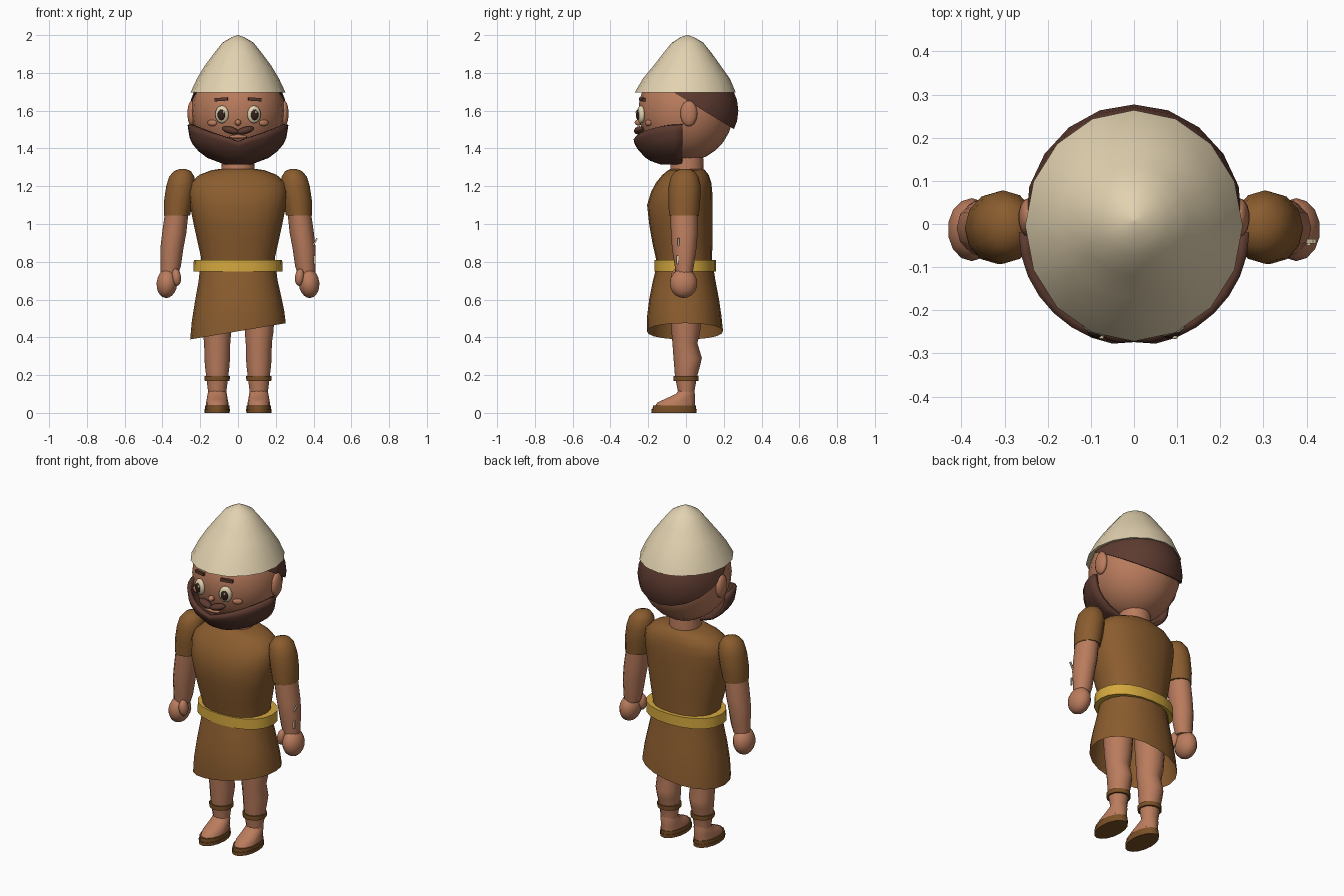
import bpy, bmesh, math
from mathutils import Matrix, Vector


def mat(name, r, g, b):
    m = bpy.data.materials.new(name)
    lin = [(c / 255 / 12.92) if c < 11 else ((c / 255 + 0.055) / 1.055) ** 2.4 for c in (r, g, b)]
    m.diffuse_color = (*lin, 1)
    return m


CREAM = mat("cream", 226, 210, 176)
SKIN = mat("skin", 186, 124, 93)
HAIR = mat("dark brown hair", 92, 58, 47)
TUNIC = mat("tunic brown", 138, 92, 46)
GOLD = mat("belt gold", 212, 168, 62)
SOLE = mat("sandal brown", 122, 80, 38)
DARK = mat("pupil dark", 52, 34, 28)


def finish(name, bm, m, angle=50):
    bmesh.ops.recalc_face_normals(bm, faces=bm.faces)
    me = bpy.data.meshes.new(name)
    bm.to_mesh(me)
    bm.free()
    for p in me.polygons:
        p.use_smooth = True
    me.set_sharp_from_angle(angle=math.radians(angle))
    me.materials.append(m)
    ob = bpy.data.objects.new(name, me)
    bpy.context.collection.objects.link(ob)
    return ob


def loft(name, rings, m, n=16, side=1, power=2.0, caps=(True, True), angle=50):
    """Skin stacked ellipses given as (z, cx, rx, y_front, y_back[, slope of z along x])."""
    bm = bmesh.new()
    loops = []
    for z, cx, rx, yf, yb, *sl in rings:
        loop = []
        for i in range(n):
            a = 2 * math.pi * i / n
            c, s = math.cos(a), math.sin(a)
            x = cx + rx * math.copysign(abs(c) ** (2 / power), c)
            y = (yf + yb) / 2 + (yb - yf) / 2 * math.copysign(abs(s) ** (2 / power), s)
            loop.append(bm.verts.new((side * x, y, z + (sl[0] * x if sl else 0))))
        loops.append(loop)
    for a, b in zip(loops, loops[1:]):
        for i in range(n):
            j = (i + 1) % n
            bm.faces.new((a[i], a[j], b[j], b[i]))
    for use, loop in zip(caps, (loops[0], loops[-1])):
        if use:
            bm.faces.new(loop)
    return finish(name, bm, m, angle)


def ball(name, loc, radii, m, tilt=0, turn=0, seg=14, rows=10):
    bm = bmesh.new()
    mx = (Matrix.Translation(loc) @ Matrix.Rotation(turn, 4, 'Z') @ Matrix.Rotation(tilt, 4, 'Y')
          @ Matrix.Diagonal((*radii, 1)))
    bmesh.ops.create_uvsphere(bm, u_segments=seg, v_segments=rows, radius=1, matrix=mx)
    return finish(name, bm, m, 80)


def box(name, loc, size, m, tilt=0, turn=0):
    bm = bmesh.new()
    mx = (Matrix.Translation(loc) @ Matrix.Rotation(turn, 4, 'Z') @ Matrix.Rotation(tilt, 4, 'Y')
          @ Matrix.Diagonal((*size, 1)))
    bmesh.ops.create_cube(bm, size=1, matrix=mx)
    return finish(name, bm, m, 30)


HC, HR = Vector((0, 0, 1.6)), Vector((0.247, 0.252, 0.268))


def face_y(x, z):
    return -HR.y * math.sqrt(1 - (x / HR.x) ** 2 - ((z - HC.z) / HR.z) ** 2)


# Head, neck and hat
ball("head", HC, HR, SKIN, seg=20, rows=14)
loft("neck", [(1.25, 0, 0.09, -0.085, 0.095), (1.38, 0, 0.085, -0.08, 0.09)], SKIN)
loft("hat", [(1.695, 0, 0.252, -0.272, 0.264), (1.77, 0, 0.217, -0.228, 0.232),
             (1.84, 0, 0.175, -0.17, 0.182), (1.905, 0, 0.126, -0.12, 0.136),
             (1.96, 0, 0.082, -0.075, 0.092), (1.988, 0, 0.035, -0.03, 0.045),
             (2.0, 0, 0.002, 0.006, 0.01)], CREAM)

# Hair at the back of the head, cut by a sloping plane
bm = bmesh.new()
bmesh.ops.create_uvsphere(bm, u_segments=20, v_segments=14, radius=1,
                          matrix=Matrix.Translation(HC) @ Matrix.Diagonal((0.256, 0.277, 0.25, 1)))
cut = bmesh.ops.bisect_plane(bm, geom=bm.verts[:] + bm.edges[:] + bm.faces[:],
                             plane_co=(0, 0, 1.657), plane_no=(0, 0.61, 1), clear_inner=True)
bmesh.ops.holes_fill(bm, edges=[e for e in cut["geom_cut"] if isinstance(e, bmesh.types.BMEdge)])
finish("back_hair", bm, HAIR)

# Beard: front half shell with a V-shaped upper edge
PROFILE = [(1.315, 0.07, 0.12), (1.34, 0.15, 0.19), (1.40, 0.228, 0.245),
           (1.45, 0.255, 0.268), (1.53, 0.268, 0.27)]


def beard_radius(z):
    for (z0, a0, b0), (z1, a1, b1) in zip(PROFILE, PROFILE[1:]):
        if z <= z1:
            t = max(0, (z - z0) / (z1 - z0))
            return a0 + t * (a1 - a0), b0 + t * (b1 - b0)
    return PROFILE[-1][1:]


bm = bmesh.new()
cols = []
for i in range(17):
    a = math.pi * (1 + i / 16)
    top = 1.43 + 0.095 * abs(math.cos(a))
    col = []
    for k in range(7):
        z = 1.315 + (top - 1.315) * k / 6
        rx, ry = beard_radius(z)
        col.append(bm.verts.new((rx * math.cos(a), -0.02 + (ry - 0.005) * math.sin(a), z)))
    cols.append(col)
for a, b in zip(cols, cols[1:]):
    for k in range(6):
        bm.faces.new((a[k], b[k], b[k + 1], a[k + 1]))
bm.faces.new([c[0] for c in cols])
beard = finish("beard", bm, HAIR)
if sum(p.normal.y * p.area for p in beard.data.polygons) > 0:
    beard.data.flip_normals()
sol = beard.modifiers.new("thickness", 'SOLIDIFY')
sol.thickness, sol.offset = 0.022, -1

# Face details
ball("nose", (0, -0.252, 1.537), (0.017, 0.02, 0.016), SKIN)
ball("lower_lip", (0, -0.24, 1.462), (0.05, 0.018, 0.011), SKIN)
for s, tag in ((-1, "right"), (1, "left")):
    ex, ez = s * 0.085, 1.58
    ey, turn = face_y(ex, ez), s * 0.3
    ball(tag + "_eye", (ex, ey - 0.003, ez), (0.037, 0.02, 0.047), CREAM, turn=turn)
    ball(tag + "_pupil", (ex + s * 0.003, ey - 0.017, ez - 0.002), (0.021, 0.011, 0.029), DARK, turn=turn)
    ball(tag + "_eye_glint", (ex + 0.01, ey - 0.027, ez + 0.012), (0.006, 0.004, 0.008), CREAM)
    box(tag + "_eyebrow", (s * 0.088, face_y(s * 0.088, 1.66) - 0.003, 1.66),
        (0.07, 0.016, 0.017), HAIR, tilt=s * 0.06, turn=turn)
    ball(tag + "_cheek", (s * 0.137, face_y(s * 0.137, 1.535), 1.535), (0.028, 0.012, 0.017), SKIN, turn=s * 0.5)
    ball(tag + "_moustache", (s * 0.04, -0.25, 1.496), (0.047, 0.024, 0.019), HAIR, tilt=-s * 0.25, turn=s * 0.2)
    ball(tag + "_ear", (s * 0.245, 0.015, 1.585), (0.023, 0.045, 0.068), SKIN)

# Tunic, skirt with slanting hem, belt
loft("tunic_body", [(0.76, 0, 0.193, -0.15, 0.138), (0.82, 0, 0.195, -0.16, 0.138),
                    (0.9, 0, 0.213, -0.178, 0.14), (1.0, 0, 0.235, -0.195, 0.141),
                    (1.1, 0, 0.255, -0.206, 0.141), (1.17, 0, 0.262, -0.185, 0.139),
                    (1.22, 0, 0.25, -0.158, 0.134), (1.26, 0, 0.205, -0.125, 0.12),
                    (1.285, 0, 0.14, -0.095, 0.1), (1.292, 0, 0.09, -0.08, 0.09)],
     TUNIC, n=20, power=2.25)
loft("skirt", [(0.79, 0, 0.198, -0.152, 0.142), (0.70, 0, 0.209, -0.175, 0.156, 0.02),
               (0.60, 0, 0.229, -0.195, 0.175, 0.07), (0.51, 0, 0.245, -0.206, 0.188, 0.12),
               (0.432, 0, 0.253, -0.207, 0.196, 0.17)],
     TUNIC, n=20, power=2.15, caps=(True, False))
loft("belt", [(0.748, 0, 0.236, -0.167, 0.16), (0.81, 0, 0.234, -0.167, 0.16)],
     GOLD, n=20, power=2.2)

# Arms and legs, mirrored
for s, tag in ((-1, "right"), (1, "left")):
    loft(tag + "_sleeve", [(1.045, 0.323, 0.069, -0.09, 0.068), (1.12, 0.315, 0.077, -0.093, 0.075),
                           (1.2, 0.303, 0.077, -0.092, 0.078), (1.25, 0.298, 0.067, -0.08, 0.066),
                           (1.28, 0.294, 0.045, -0.056, 0.045), (1.292, 0.293, 0.015, -0.025, 0.015)],
         TUNIC, n=12, side=s)
    loft(tag + "_arm", [(0.735, 0.362, 0.047, -0.054, 0.034), (0.78, 0.356, 0.054, -0.06, 0.042),
                        (0.87, 0.35, 0.061, -0.074, 0.055), (0.95, 0.338, 0.064, -0.08, 0.062),
                        (1.07, 0.323, 0.062, -0.084, 0.062)], SKIN, n=12, side=s)
    ball(tag + "_hand", (s * 0.376, -0.013, 0.686), (0.056, 0.073, 0.078), SKIN, tilt=-s * 0.1)
    ball(tag + "_thumb", (s * 0.326, -0.05, 0.718), (0.025, 0.03, 0.046), SKIN, tilt=s * 0.1)
    loft(tag + "_leg", [(0.05, 0.11, 0.046, -0.04, 0.045), (0.11, 0.11, 0.048, -0.042, 0.044),
                        (0.19, 0.11, 0.058, -0.058, 0.058), (0.24, 0.11, 0.064, -0.062, 0.072),
                        (0.29, 0.11, 0.068, -0.066, 0.084), (0.37, 0.11, 0.069, -0.072, 0.06),
                        (0.43, 0.112, 0.076, -0.077, 0.075), (0.6, 0.112, 0.085, -0.09, 0.09),
                        (0.72, 0.105, 0.085, -0.09, 0.09)], SKIN, n=12, side=s)
    loft(tag + "_ankle_strap", [(0.17, 0.11, 0.066, -0.066, 0.066), (0.195, 0.11, 0.067, -0.066, 0.067)],
         SOLE, n=12, side=s)
    loft(tag + "_foot", [(0.03, 0.11, 0.06, -0.17, 0.05), (0.055, 0.11, 0.059, -0.155, 0.05),
                         (0.075, 0.11, 0.055, -0.11, 0.05), (0.1, 0.11, 0.051, -0.055, 0.048),
                         (0.125, 0.11, 0.043, -0.035, 0.044)], SKIN, n=14, side=s)
    loft(tag + "_sandal_sole", [(0.0, 0.11, 0.066, -0.182, 0.056), (0.02, 0.11, 0.067, -0.182, 0.057)],
         SOLE, n=16, side=s)
    loft(tag + "_sandal_rim", [(0.02, 0.11, 0.064, -0.177, 0.054), (0.04, 0.11, 0.064, -0.175, 0.054)],
         SOLE, n=16, side=s)

# Small pale marks on the left forearm
box("upper_arm_mark", (0.408, -0.04, 0.905), (0.008, 0.01, 0.045), CREAM, tilt=0.5)
box("lower_arm_mark", (0.405, -0.045, 0.81), (0.008, 0.01, 0.045), CREAM)
